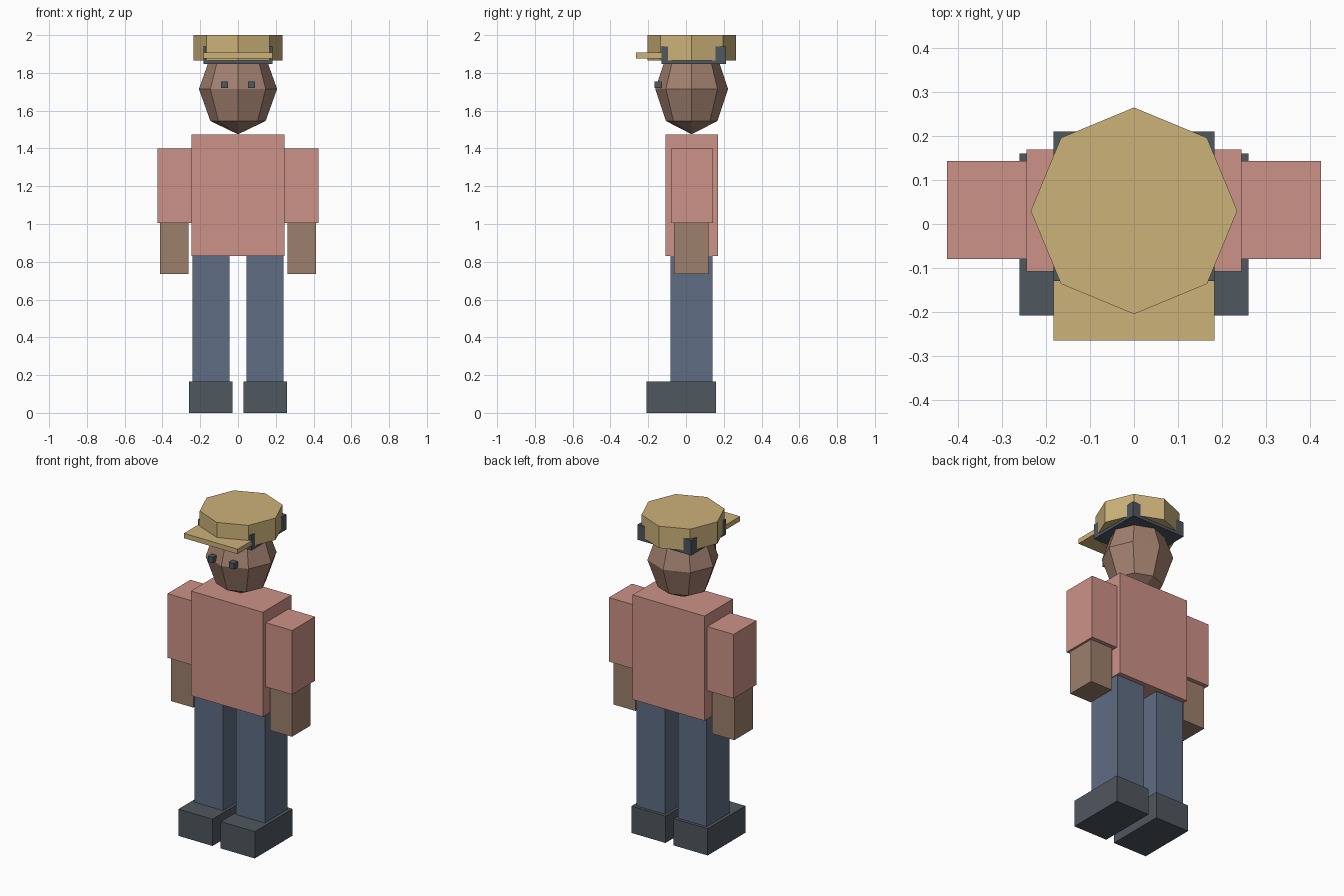
import bpy
from mathutils import Matrix

cube = bpy.data.objects.get("Cube")
if cube:
    bpy.data.objects.remove(cube, do_unlink=True)


def material(name, rgb):
    """Flat colour from 0-255 display values."""
    linear = [((c / 255 + 0.055) / 1.055) ** 2.4 for c in rgb] + [1]
    mat = bpy.data.materials.new(name)
    mat.use_nodes = True
    mat.diffuse_color = linear
    bsdf = mat.node_tree.nodes["Principled BSDF"]
    bsdf.inputs["Base Color"].default_value = linear
    bsdf.inputs["Roughness"].default_value = 0.9
    return mat


SHIRT = material("salmon shirt", (204, 146, 135))
SKIN = material("brown skin", (158, 128, 109))
FACE = material("face skin", (162, 128, 111))
DENIM = material("blue denim", (94, 109, 130))
SLATE = material("dark slate", (79, 87, 94))
TAN = material("tan cap", (204, 178, 121))


def finish(name, mat):
    obj = bpy.context.object
    obj.name = name
    obj.data.name = name
    obj.data.materials.append(mat)
    return obj


def box(name, mat, x, y, z):
    """Axis-aligned block given by its (min, max) range on each axis."""
    centre = [(a + b) / 2 for a, b in (x, y, z)]
    size = [b - a for a, b in (x, y, z)]
    bpy.ops.mesh.primitive_cube_add(size=1, location=centre)
    obj = finish(name, mat)
    obj.data.transform(Matrix.Diagonal((*size, 1)))
    return obj


def pair(name, mat, x, y, z):
    """Matching blocks on the left (+x) and right (-x)."""
    box("left_" + name, mat, x, y, z)
    box("right_" + name, mat, (-x[1], -x[0]), y, z)


# Body and limbs
box("torso", SHIRT, (-0.245, 0.245), (-0.108, 0.17), (0.83, 1.475))
pair("sleeve", SHIRT, (0.245, 0.425), (-0.08, 0.143), (1.005, 1.4))
pair("forearm", SKIN, (0.261, 0.412), (-0.063, 0.118), (0.735, 1.005))
pair("leg", DENIM, (0.045, 0.24), (-0.082, 0.141), (0.165, 0.83))
pair("shoe", SLATE, (0.028, 0.26), (-0.208, 0.16), (0, 0.165))

# Faceted head and eyes
MID_Y = 0.03
bpy.ops.mesh.primitive_uv_sphere_add(segments=8, ring_count=4, radius=1,
                                     location=(0, MID_Y, 1.715))
head = finish("head", FACE)
head.data.transform(Matrix.Diagonal((0.207, 0.193, 0.24, 1)))
pair("eye", SLATE, (0.054, 0.09), (-0.166, -0.13), (1.719, 1.755))

# Eight-sided cap with points on the axes, square band and flat brim
bpy.ops.mesh.primitive_cylinder_add(vertices=8, radius=0.235, depth=0.135,
                                    location=(0, MID_Y, 1.9325))
finish("cap_crown", TAN)
box("cap_band", SLATE, (-0.183, 0.183), (-0.13, 0.211), (1.847, 1.94))
box("cap_brim", TAN, (-0.183, 0.183), (-0.265, -0.13), (1.877, 1.907))
